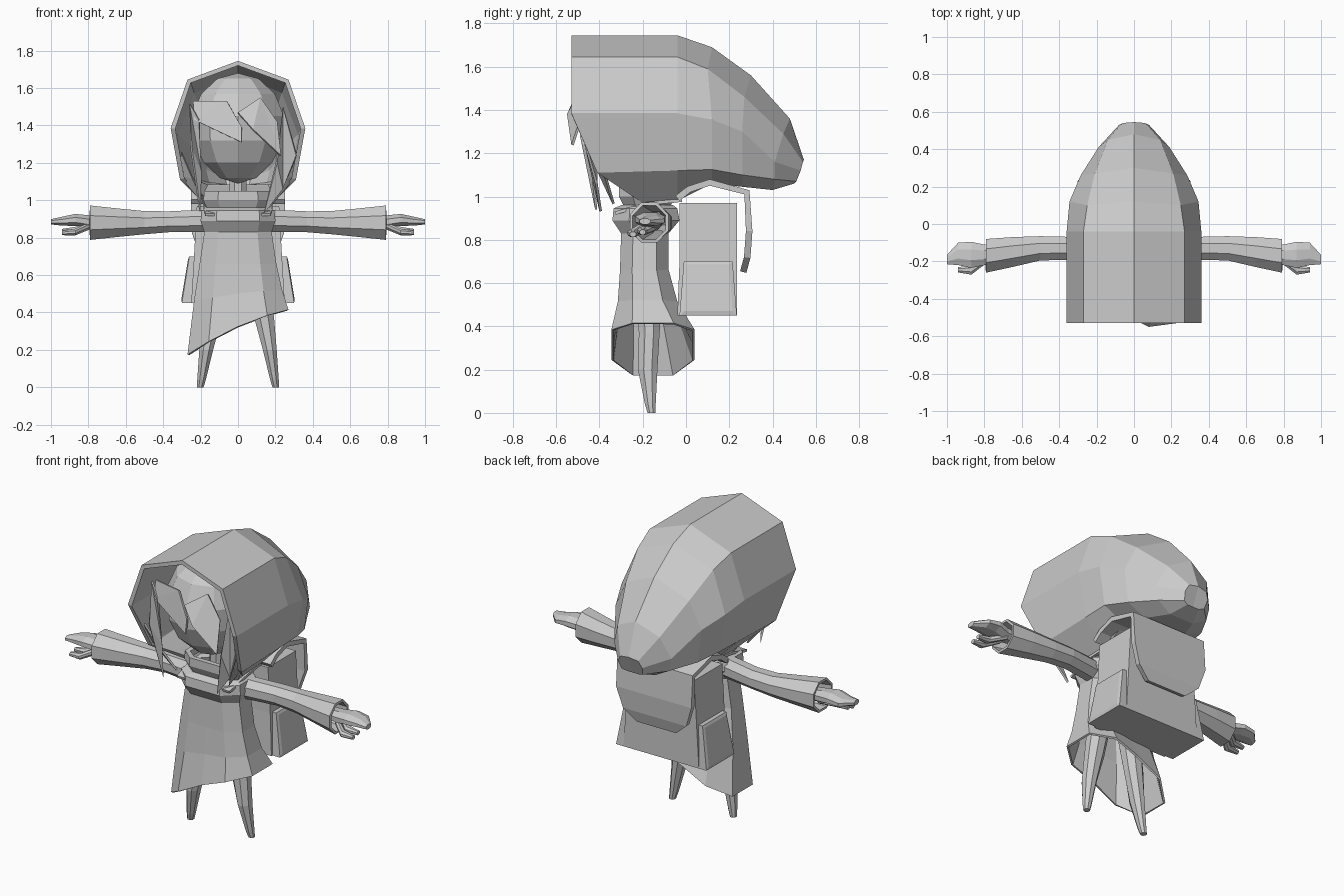
import bpy, bmesh, math
from mathutils import Vector

old = bpy.data.objects.get("Cube")
if old:
    bpy.data.objects.remove(old)

grey = bpy.data.materials.new("plain grey")
grey.use_nodes = True
COLOUR = (0.6, 0.6, 0.6, 1)
grey.diffuse_color = COLOUR
grey.node_tree.nodes["Principled BSDF"].inputs["Base Color"].default_value = COLOUR


def finish(name, bm, mirror=False, thick=0):
    bmesh.ops.recalc_face_normals(bm, faces=bm.faces)
    me = bpy.data.meshes.new(name)
    bm.to_mesh(me)
    bm.free()
    me.materials.append(grey)
    ob = bpy.data.objects.new(name, me)
    bpy.context.collection.objects.link(ob)
    if mirror:
        ob.modifiers.new("mirror", 'MIRROR')
    if thick:
        mod = ob.modifiers.new("thickness", 'SOLIDIFY')
        mod.thickness = thick
        mod.offset = -1
    return ob


def loft(name, rings, closed=True, caps=(True, True), mirror=False, thick=0):
    """Skin a list of equal-length point rings."""
    bm = bmesh.new()
    rows = [[bm.verts.new(p) for p in r] for r in rings]
    n = len(rows[0])
    for a, b in zip(rows, rows[1:]):
        for i in range(n if closed else n - 1):
            j = (i + 1) % n
            bm.faces.new((a[i], a[j], b[j], b[i]))
    if caps[0]:
        bm.faces.new(rows[0])
    if caps[1]:
        bm.faces.new(rows[-1])
    return finish(name, bm, mirror, thick)


def oct_ring(centre, u, v, ru, rv):
    """Octagon around a centre in the plane of u and v."""
    pts = []
    for k in range(8):
        a = math.radians(22.5 + 45 * k)
        pts.append(Vector(centre) + Vector(u) * ru * math.cos(a) * 1.08
                   + Vector(v) * rv * math.sin(a) * 1.08)
    return pts


X, Y, Z = (1, 0, 0), (0, 1, 0), (0, 0, 1)

# Hood: half rings from crown to underside, swept to the drooping tip
loft("hood", [
    [(0, -.53, 1.745), (.27, -.53, 1.645), (.36, -.53, 1.385), (.31, -.41, 1.11), (.17, -.2, .97), (0, -.06, .97)],
    [(0, -.04, 1.745), (.27, -.04, 1.645), (.36, -.04, 1.385), (.31, -.04, 1.12), (.17, -.04, .98), (0, -.04, .98)],
    [(0, .12, 1.69), (.25, .1, 1.59), (.345, .12, 1.355), (.31, .12, 1.125), (.17, .12, 1.06), (0, .12, 1.06)],
    [(0, .3, 1.56), (.21, .27, 1.46), (.285, .26, 1.3), (.26, .26, 1.1), (.14, .26, 1.045), (0, .26, 1.045)],
    [(0, .48, 1.36), (.14, .45, 1.29), (.19, .41, 1.16), (.17, .41, 1.08), (.08, .4, 1.03), (0, .4, 1.03)],
    [(0, .545, 1.17), (.06, .54, 1.16), (.08, .53, 1.12), (.07, .51, 1.07), (.04, .5, 1.06), (0, .5, 1.06)],
], closed=False, caps=(False, True), mirror=True, thick=.025)

# Head
bm = bmesh.new()
bmesh.ops.create_uvsphere(bm, u_segments=10, v_segments=7, radius=1)
for v in bm.verts:
    low = max(0, -v.co.z)
    v.co = Vector((v.co.x * (.265 - .03 * low), v.co.y * .265 - .235, v.co.z * .295 + 1.385))
finish("head", bm)

# Neck
loft("neck", [oct_ring((0, -.19, z), X, Y, .045, .045) for z in (.97, 1.14)])


def lock(name, pts, thick=.012):
    bm = bmesh.new()
    bm.faces.new([bm.verts.new(p) for p in pts])
    bmesh.ops.triangulate(bm, faces=bm.faces)
    finish(name, bm, thick=thick)


# Hair: two bangs over the face and long side locks
lock("right_bang", [(-.24, -.44, 1.53), (-.235, -.46, 1.43), (.02, -.53, 1.31), (.02, -.515, 1.39), (-.06, -.48, 1.53)])
lock("left_bang", [(0, -.51, 1.47), (.08, -.55, 1.38), (.23, -.53, 1.24), (.21, -.47, 1.42), (.12, -.46, 1.55)])
lock("right_lock", [(-.26, -.45, 1.52), (-.245, -.49, 1.28), (-.2, -.42, .94), (-.195, -.44, 1.15), (-.21, -.47, 1.43)])
lock("left_lock", [(.24, -.42, 1.5), (.31, -.47, 1.24), (.24, -.42, 1.06), (.14, -.4, .93), (.21, -.46, 1.2)])
for i, s in enumerate((-1, 1)):
    lock(("right", "left")[i] + "_inner_lock",
         [(.3 * s, -.45, 1.26), (.31 * s, -.38, 1.14), (.17 * s, -.33, .97), (.24 * s, -.4, 1.12)])


def body_ring(z, rx, y0, y1, slope=0.0):
    c, h = (y0 + y1) / 2, (y1 - y0) / 2
    flat = [(1, -.5), (.58, -1), (0, -1), (-.58, -1), (-1, -.5), (-1, .5), (-.58, 1), (0, 1), (.58, 1), (1, .5)]
    return [(rx * x, c + h * y, z + slope * (x - .25 * x * x)) for x, y in flat]


# Dress with a slanted hem, open underneath
loft("dress", [
    body_ring(.96, .17, -.3, -.06), body_ring(.945, .195, -.335, -.04),
    body_ring(.89, .2, -.34, -.03), body_ring(.83, .18, -.3, -.08),
    body_ring(.66, .205, -.305, -.08), body_ring(.5, .235, -.315, -.04, .03),
    body_ring(.325, .27, -.345, .04, .12),
], caps=(True, False), thick=.012)

# Turned-up collar
loft("collar", [body_ring(.96, .165, -.29, -.07), body_ring(1.0, .185, -.31, -.05),
                body_ring(1.05, .18, -.31, -.05)], caps=(False, False), thick=.03)

for s, side in ((1, "left"), (-1, "right")):
    # Sleeve flaring to an open cuff
    loft(side + "_sleeve", [
        oct_ring((s * x, y, z), Y, Z, ry, rz) for x, y, z, ry, rz in (
            (.17, -.16, .89, .06, .06), (.37, -.13, .885, .062, .056),
            (.5, -.13, .88, .065, .062), (.65, -.15, .88, .08, .077), (.79, -.17, .88, .09, .092))
    ], caps=(True, False), thick=.015)

    # Hand: wrist, palm and tapering fingers
    loft(side + "_hand", [
        oct_ring((s * x, y, z), Y, Z, ry, rz) for x, y, z, ry, rz in (
            (.68, -.15, .88, .035, .03), (.8, -.165, .885, .055, .035),
            (.87, -.165, .895, .07, .032), (.94, -.16, .888, .06, .024), (1.0, -.19, .885, .025, .014))
    ])
    # Thumb and curled finger
    for part, y0, y1, z1 in (("thumb", -.19, -.245, .825), ("finger", -.14, -.2, .835)):
        loft(side + "_" + part, [
            oct_ring((s * .79, y0, .865), Y, Z, .02, .02),
            oct_ring((s * .87, y1, z1 + .005), Y, Z, .026, .018),
            oct_ring((s * .94, y1, z1), Y, Z, .014, .012)])

    # Pointed leg
    loft(side + "_leg", [
        oct_ring((s * x, y, z), X, Y, rx, ry) for x, y, z, rx, ry in (
            (.11, -.17, .55, .06, .06), (.14, -.17, .37, .053, .048),
            (.17, -.177, .2, .037, .045), (.195, -.165, .04, .023, .025), (.202, -.16, 0, .018, .018))
    ])

    # Side pocket, wider at the base
    loft(side + "_pocket", [
        [(s * .2, -.01, .7), (s * .2, .215, .7), (s * .2, .235, .45), (s * .2, -.03, .45)],
        [(s * .26, -.01, .7), (s * .26, .215, .7), (s * .3, .235, .45), (s * .3, -.03, .45)],
        [(s * .267, .005, .685), (s * .267, .2, .685), (s * .303, .215, .47), (s * .303, -.01, .47)]])

    # Shoulder strap
    loft(side + "_strap", [[(s * (x - .025), y, z), (s * (x + .025), y, z)] for x, y, z in (
        (.15, -.02, .99), (.16, -.18, .975), (.15, -.33, .93))],
        closed=False, caps=(False, False), thick=.015)

# Backpack body
loft("backpack", [[(-x, y0, z), (x, y0, z), (x, y1, z), (-x, y1, z)] for x, y0, y1, z in (
    (.25, -.04, .235, .45), (.235, -.03, .235, .7), (.22, -.03, .235, .97))])

# Backpack flap folding over the top and down the back
loft("backpack_flap", [[(-x, y, z), (x, y, z)] for x, y, z in (
    (.25, -.03, .98), (.25, .02, 1.02), (.25, .11, 1.05), (.25, .27, 1.01),
    (.25, .277, .84), (.21, .268, .72), (.13, .25, .655))],
    closed=False, caps=(False, False), thick=-.03)
